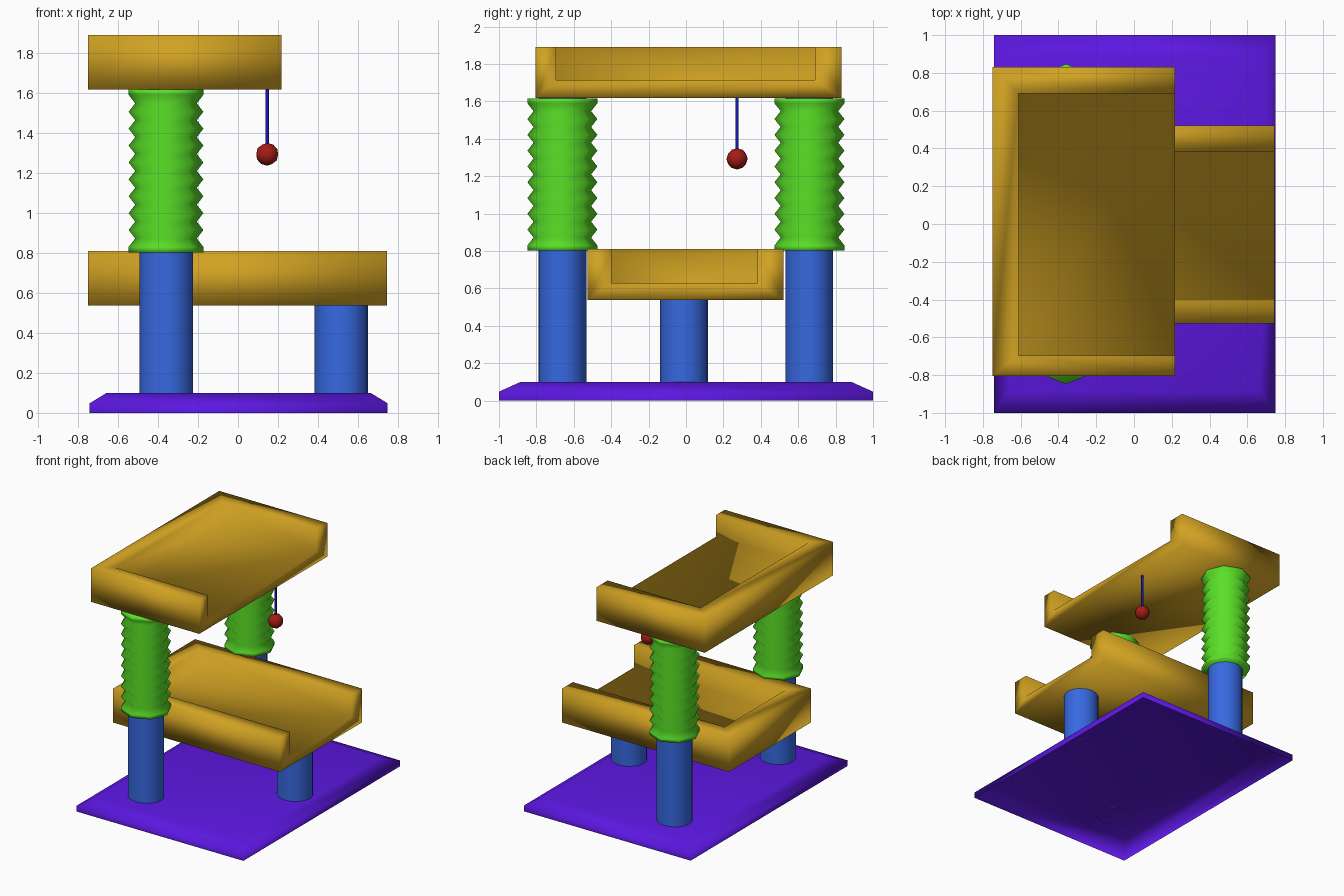
import bpy, bmesh
from math import cos, sin, tau, radians

if "Cube" in bpy.data.objects:
    bpy.data.objects.remove(bpy.data.objects["Cube"])


def material(name, rgb):
    m = bpy.data.materials.new(name)
    # display colour to linear
    m.diffuse_color = (*[((c + .055) / 1.055) ** 2.4 for c in rgb], 1)
    m.use_nodes = True
    m.node_tree.nodes["Principled BSDF"].inputs["Base Color"].default_value = m.diffuse_color
    return m


GOLD = material("gold", (0.82, 0.635, 0.135))
PURPLE = material("purple", (0.36, 0.09, 0.88))
BLUE = material("blue", (0.215, 0.41, 0.88))
GREEN = material("green", (0.35, 0.88, 0.15))
RED = material("red", (0.64, 0.11, 0.08))
NAVY = material("navy", (0.10, 0.08, 0.74))


def finish(name, bm, mat, angle=None):
    bmesh.ops.recalc_face_normals(bm, faces=bm.faces)
    mesh = bpy.data.meshes.new(name)
    bm.to_mesh(mesh)
    bm.free()
    mesh.materials.append(mat)
    mesh.shade_smooth()
    ob = bpy.data.objects.new(name, mesh)
    bpy.context.collection.objects.link(ob)
    if angle:
        bpy.ops.object.select_all(action='DESELECT')
        ob.select_set(True)
        bpy.context.view_layer.objects.active = ob
        bpy.ops.object.shade_smooth_by_angle(angle=radians(angle))
    return ob


def loft(name, rings, mat, angle=None, bottom=True, top=True):
    """Skin a list of equal-length rings of points, optionally capping the ends."""
    bm = bmesh.new()
    rows = [[bm.verts.new(p) for p in r] for r in rings]
    n = len(rows[0])
    for a, b in zip(rows, rows[1:]):
        for i in range(n):
            j = (i + 1) % n
            bm.faces.new((a[i], a[j], b[j], b[i]))
    if bottom:
        bm.faces.new(rows[0])
    if top:
        bm.faces.new(rows[-1])
    return finish(name, bm, mat, angle)


def ellipse(x, y, z, rx, ry, n):
    return [(x + rx * cos(tau * i / n), y + ry * sin(tau * i / n), z) for i in range(n)]


def rect(x0, x1, y0, y1, z):
    return [(x0, y0, z), (x0, y1, z), (x1, y1, z), (x1, y0, z)]


def tray(name, outer, inner, z0, zf, z1):
    """Shelf with a floor and three walls, open towards +x."""
    x0, x1, y0, y1 = outer
    u0, v0, v1 = inner
    bm = bmesh.new()
    b, t, r, f = [[bm.verts.new(p) for p in ring] for ring in (
        rect(x0, x1, y0, y1, z0), rect(x0, x1, y0, y1, z1),
        rect(u0, x1, v0, v1, z1), rect(u0, x1, v0, v1, zf))]
    bm.faces.new(b)
    bm.faces.new(f)
    for lo, hi in ((b, t), (t, r), (r, f)):
        for i, j in ((3, 0), (0, 1), (1, 2)):
            bm.faces.new((lo[i], lo[j], hi[j], hi[i]))
    # open end
    bm.faces.new((b[3], t[3], r[3], f[3]))
    bm.faces.new((b[2], f[2], r[2], t[2]))
    bm.faces.new((b[3], f[3], f[2], b[2]))
    return finish(name, bm, GOLD)


# hollow base slab with sloped top edge, open underneath
loft("base", [rect(-.742, .748, -1, 1, 0), rect(-.742, .748, -1, 1, .048),
              rect(-.657, .663, -.885, .885, .10)], PURPLE, bottom=False)

# shelves
tray("lower_shelf", (-.75, .744, -.527, .522), (-.612, -.398, .383), .537, .63, .81)
tray("upper_shelf", (-.75, .217, -.805, .832), (-.612, -.695, .691), 1.618, 1.715, 1.89)

# smooth tubular posts standing on the slab; the tall ones run up inside the sleeves
for name, x, y, top in (("front_post", -.358, -.661, 1.62), ("back_post", -.358, .659, 1.62),
                        ("side_post", .517, -.01, .54)):
    loft(name, [ellipse(x, y, z, .134, .128, 20) for z in (.098, top)], BLUE, 40, bottom=False)

# ribbed sleeves
ridges = 9
z0, z1 = .83, 1.59
profile = [(.802, .187), (z0, .187)]
for k in range(ridges):
    step = (z1 - z0) / ridges
    profile += [(z0 + (k + .5) * step, .154), (z0 + (k + 1) * step, .187)]
profile.append((1.616, .187))
for name, y in (("front_ribbed_sleeve", -.661), ("back_ribbed_sleeve", .66)):
    loft(name, [ellipse(-.360, y, z, r, r, 8) for z, r in profile], GREEN)

# hanging toy
loft("toy_cord", [ellipse(.146, .273, z, .009, .009, 8) for z in (1.33, 1.63)], NAVY, 50)
bm = bmesh.new()
bmesh.ops.create_icosphere(bm, subdivisions=2, radius=.057)
bmesh.ops.translate(bm, verts=bm.verts, vec=(.146, .273, 1.293))
finish("toy_ball", bm, RED)
